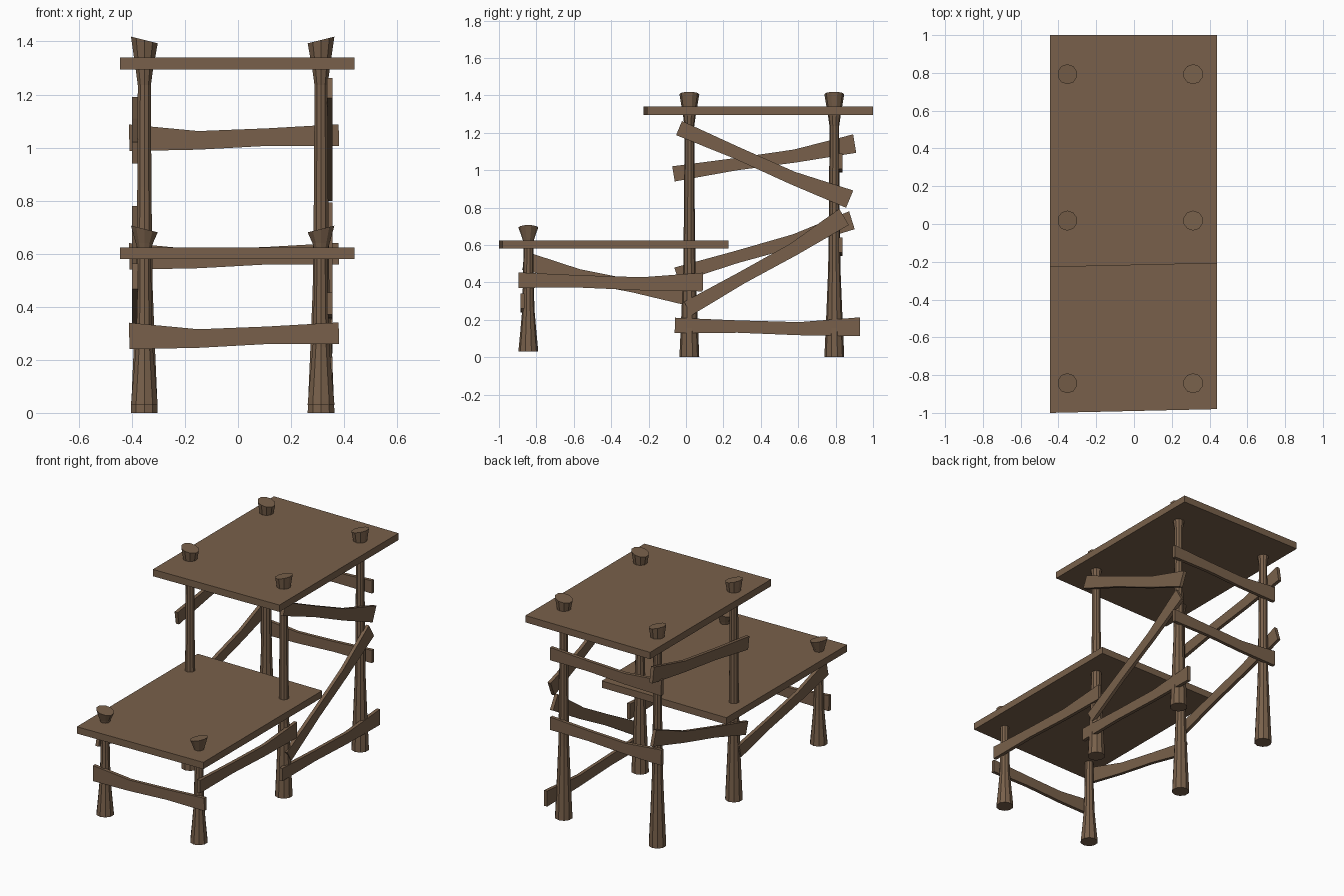
import bpy, bmesh, math
from mathutils import Vector

if "Cube" in bpy.data.objects:
    bpy.data.objects.remove(bpy.data.objects["Cube"])

wood = bpy.data.materials.new("brown wood")
wood.diffuse_color = (0.19, 0.118, 0.07, 1)
wood.use_nodes = True
wood.node_tree.nodes["Principled BSDF"].inputs["Base Color"].default_value = wood.diffuse_color


def finish(bm, name):
    bmesh.ops.recalc_face_normals(bm, faces=bm.faces)
    me = bpy.data.meshes.new(name)
    bm.to_mesh(me)
    bm.free()
    me.materials.append(wood)
    ob = bpy.data.objects.new(name, me)
    bpy.context.collection.objects.link(ob)
    return ob


def prism(name, pts, offset):
    """Closed outline pushed along offset into a solid."""
    bm = bmesh.new()
    f = bm.faces.new([bm.verts.new(p) for p in pts])
    r = bmesh.ops.extrude_face_region(bm, geom=[f], use_keep_orig=True)
    moved = [v for v in r["geom"] if isinstance(v, bmesh.types.BMVert)]
    bmesh.ops.translate(bm, verts=moved, vec=offset)
    return finish(bm, name)


# Posts: waisted logs with a flared, slanted top (outer side higher)
PROFILE = [(0, .053), (.02, .052), (.16, .043), (.33, .033), (.6, .028),
           (.87, .026), (.91, .034), (.99, .053)]
SIDES = 10


def post(name, x, y, z0, z1):
    bm = bmesh.new()
    rings = []
    for i, (t, r) in enumerate(PROFILE):
        ring = []
        for k in range(SIDES):
            a = 2 * math.pi * (k + .5) / SIDES
            dx = r * math.cos(a)
            tilt = .25 * dx * (1 if x > 0 else -1) if i == len(PROFILE) - 1 else 0
            ring.append(bm.verts.new((x + dx, y + r * math.sin(a),
                                      z0 + t * (z1 - z0) + tilt)))
        rings.append(ring)
    for lo, hi in zip(rings, rings[1:]):
        for k in range(SIDES):
            n = (k + 1) % SIDES
            bm.faces.new((lo[k], lo[n], hi[n], hi[k]))
    bm.faces.new(rings[0])
    bm.faces.new(rings[-1])
    finish(bm, name)


for side, x in (("left", -.353), ("right", .313)):
    post(f"{side}_back_post", x, .793, 0, 1.42)
    post(f"{side}_middle_post", x, .018, 0, 1.42)
    post(f"{side}_front_post", x, -.843, .03, .7)


# Boards: hewn planks, wide at the first end and sagging slightly
SHAPE = [(0, 0, .05), (.33, -.013, .035), (.66, -.004, .033), (1, 0, .041)]


def board(name, a, b, place, offset):
    a, b = Vector(a), Vector(b)
    d = (b - a).normalized()
    n = Vector((-d.y, d.x)) if d.x > 0 else Vector((d.y, -d.x))
    mid = [(a.lerp(b, t) + n * s, w) for t, s, w in SHAPE]
    outline = [c + n * w for c, w in mid] + [c - n * w for c, w in reversed(mid)]
    prism(name, [place(p.x, p.y) for p in outline], offset)


# Cross rails (x, z) at front and back
for name, y, z in (("front_rail", -.885, .29), ("back_lower_rail", .815, .59),
                   ("back_upper_rail", .815, 1.037)):
    board(name, (-.41, z), (.38, z + .01), lambda u, v: (u, y, v), (0, .022, 0))

# Side boards (y, z)
RIGHT = {"right_top_brace": ((.875, .845), (-.037, 1.225)),
         "right_diagonal_brace": ((.845, .75), (.01, .26)),
         "right_bottom_rail": ((.93, .163), (-.06, .17)),
         "right_front_rail": ((.09, .402), (-.895, .412))}
LEFT = {"left_top_brace": ((.902, 1.142), (-.067, .98)),
        "left_middle_brace": ((.887, .732), (-.05, .44)),
        "left_front_brace": ((-.865, .515), (.02, .315))}
for name, (a, b) in RIGHT.items():
    board(name, a, b, lambda u, v: (.335, u, v), (.022, 0, 0))
for name, (a, b) in LEFT.items():
    board(name, a, b, lambda u, v: (-.399, u, v), (.022, 0, 0))

# Platforms: thick slabs with a slightly skewed front edge
for name, y0, y1, z in (("upper_platform", -.228, 1.0, 1.295),
                        ("lower_platform", -1.0, .226, .58)):
    prism(name, [(-.445, y0, z), (.44, y0 + .02, z), (.44, y1, z), (-.445, y1, z)],
          (0, 0, .044))
